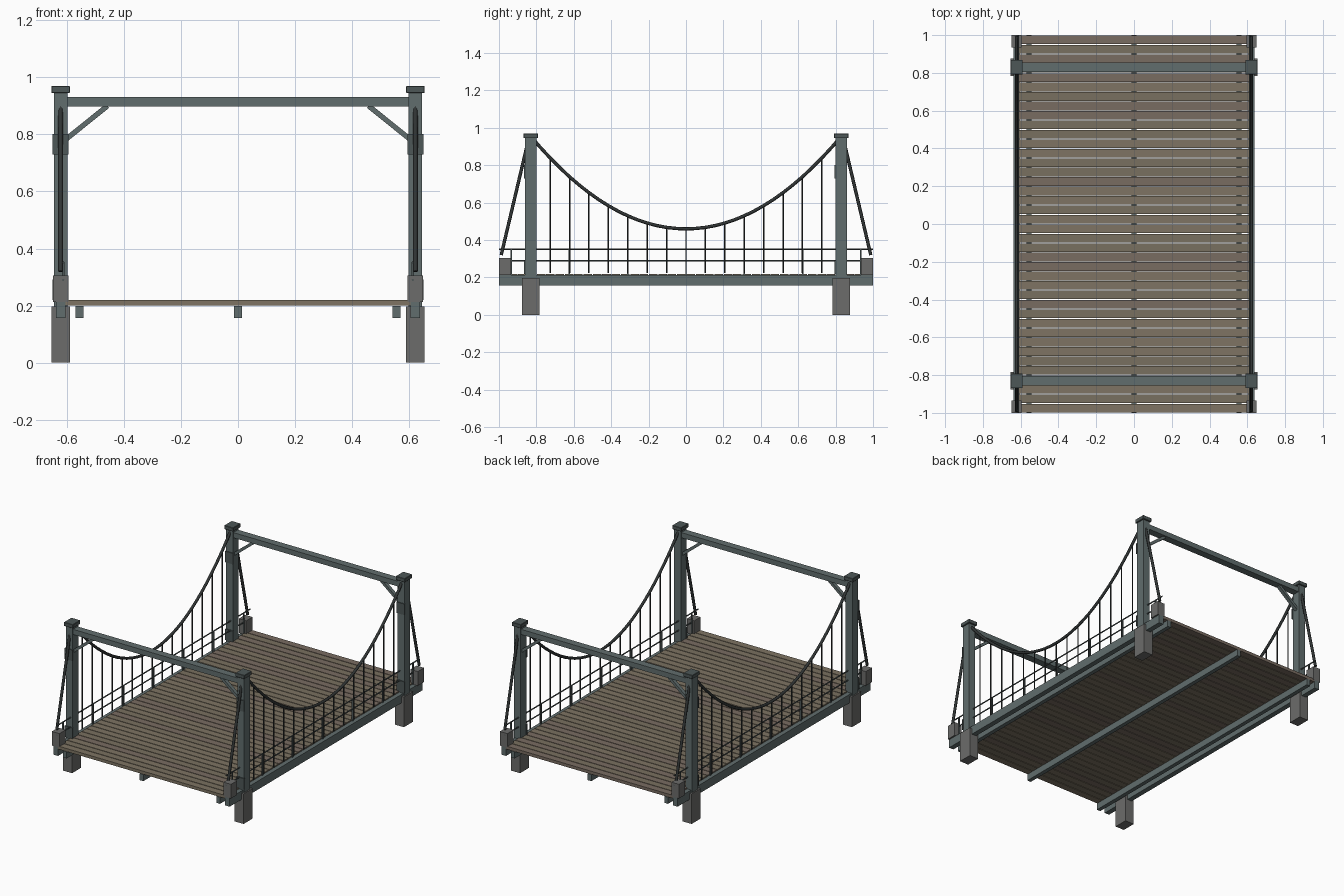
import bpy, math, random
from mathutils import Vector

if "Cube" in bpy.data.objects:
    bpy.data.objects.remove(bpy.data.objects["Cube"])

random.seed(4)


def mat(name, r, g, b):
    m = bpy.data.materials.new(name)
    m.diffuse_color = (r, g, b, 1)
    m.use_nodes = True
    m.node_tree.nodes["Principled BSDF"].inputs["Base Color"].default_value = m.diffuse_color
    return m


STEEL = mat("painted_steel", 0.12, 0.155, 0.155)
DARK = mat("dark_steel", 0.075, 0.095, 0.095)
CABLE = mat("cable", 0.03, 0.035, 0.035)
STONE = mat("concrete", 0.15, 0.15, 0.145)
WOOD = [mat("wood_a", 0.21, 0.175, 0.125), mat("wood_b", 0.19, 0.16, 0.115),
        mat("wood_c", 0.19, 0.15, 0.12)]


def box(name, x, y, z, material, bevel=0.0):
    """Box from (min, max) ranges."""
    bpy.ops.mesh.primitive_cube_add(size=1, location=[(a + b) / 2 for a, b in (x, y, z)])
    o = bpy.context.object
    o.name = name
    o.scale = [b - a for a, b in (x, y, z)]
    bpy.ops.object.transform_apply(location=False, rotation=False, scale=True)
    o.data.materials.append(material)
    if bevel:
        m = o.modifiers.new("bevel", 'BEVEL')
        m.width, m.segments = bevel, 1
    return o


def around(c, h):
    return (c - h, c + h)


def tube(name, points, radius, material):
    """Round rod or cable along a path."""
    cu = bpy.data.curves.new(name, 'CURVE')
    cu.dimensions = '3D'
    cu.bevel_depth = radius
    cu.bevel_resolution = 2
    cu.use_fill_caps = True
    sp = cu.splines.new('POLY')
    sp.points.add(len(points) - 1)
    for p, co in zip(sp.points, points):
        p.co = (*co, 1)
    o = bpy.data.objects.new(name, cu)
    bpy.context.collection.objects.link(o)
    cu.materials.append(material)
    return o


X, TY = 0.622, 0.83      # side line and tower position


def cable_z(y):
    return 0.46 + 0.495 * (y / TY) ** 2


# deck planks
pitch = 0.05
for i in range(40):
    y = -1 + pitch * (i + 0.5)
    box("deck_plank", (-0.61, 0.61), around(y, 0.0228), (0.2, 0.22), random.choice(WOOD))

# stringers below the deck
for x in (-0.556, 0, 0.556):
    box("stringer", around(x, 0.0135), (-1, 1), (0.156, 0.199), STEEL)

for s in (-1, 1):
    x = s * X
    # edge girder
    box("edge_girder", around(x, 0.017), (-1, 1), (0.156, 0.212), STEEL)

    # main cable and hangers
    ys = [-TY + 2 * TY * i / 32 for i in range(33)]
    tube("main_cable", [(x, y, cable_z(y)) for y in ys], 0.009, CABLE)
    for k in range(-7, 8):
        y = k * TY / 8
        tube("hanger", [(x, y, 0.225), (x, y, cable_z(y))], 0.004, CABLE)

    # side railing
    xr = s * 0.613
    for z in (0.29, 0.352):
        tube("rail", [(xr, -1, z), (xr, 1, z)], 0.004, DARK)
    for k in range(-3, 4):
        box("rail_post", around(xr, 0.004), around(k * 0.3117, 0.004), (0.205, 0.352), DARK)

    for t in (-1, 1):
        y = t * TY
        # pier, tower leg and cap
        box("pier", around(x, 0.0325), around(y, 0.047), (0, 0.197), STONE)
        box("tower_leg", around(x, 0.024), around(y, 0.03), (0.19, 0.95), STEEL)
        box("tower_cap", around(x, 0.0325), around(y, 0.039), (0.945, 0.97), DARK, 0.002)
        # bolted plates on the leg
        for z in (0.255, 0.765):
            box("leg_plate", around(x, 0.028), around(y - 0.031, 0.005), around(z, 0.036), DARK)
        # anchor block and backstay
        box("anchor_block", around(x, 0.027), (min(t, t * 0.935), max(t, t * 0.935)),
            (0.212, 0.305), STONE)
        tube("backstay", [(x, t * 0.845, 0.925), (x, t * 0.988, 0.32)], 0.009, CABLE)
        # knee brace
        a, b = Vector((s * 0.61, y, 0.778)), Vector((s * 0.458, y, 0.9))
        d = b - a
        o = box("knee_brace", (-d.length / 2, d.length / 2), (-0.012, 0.012),
                (-0.009, 0.009), STEEL)
        o.location = (a + b) / 2
        o.rotation_euler = (0, -math.atan2(d.z, d.x), 0)

# portal cross beams
for t in (-1, 1):
    box("cross_beam", (-0.61, 0.61), around(t * TY, 0.024), (0.898, 0.932), STEEL)
